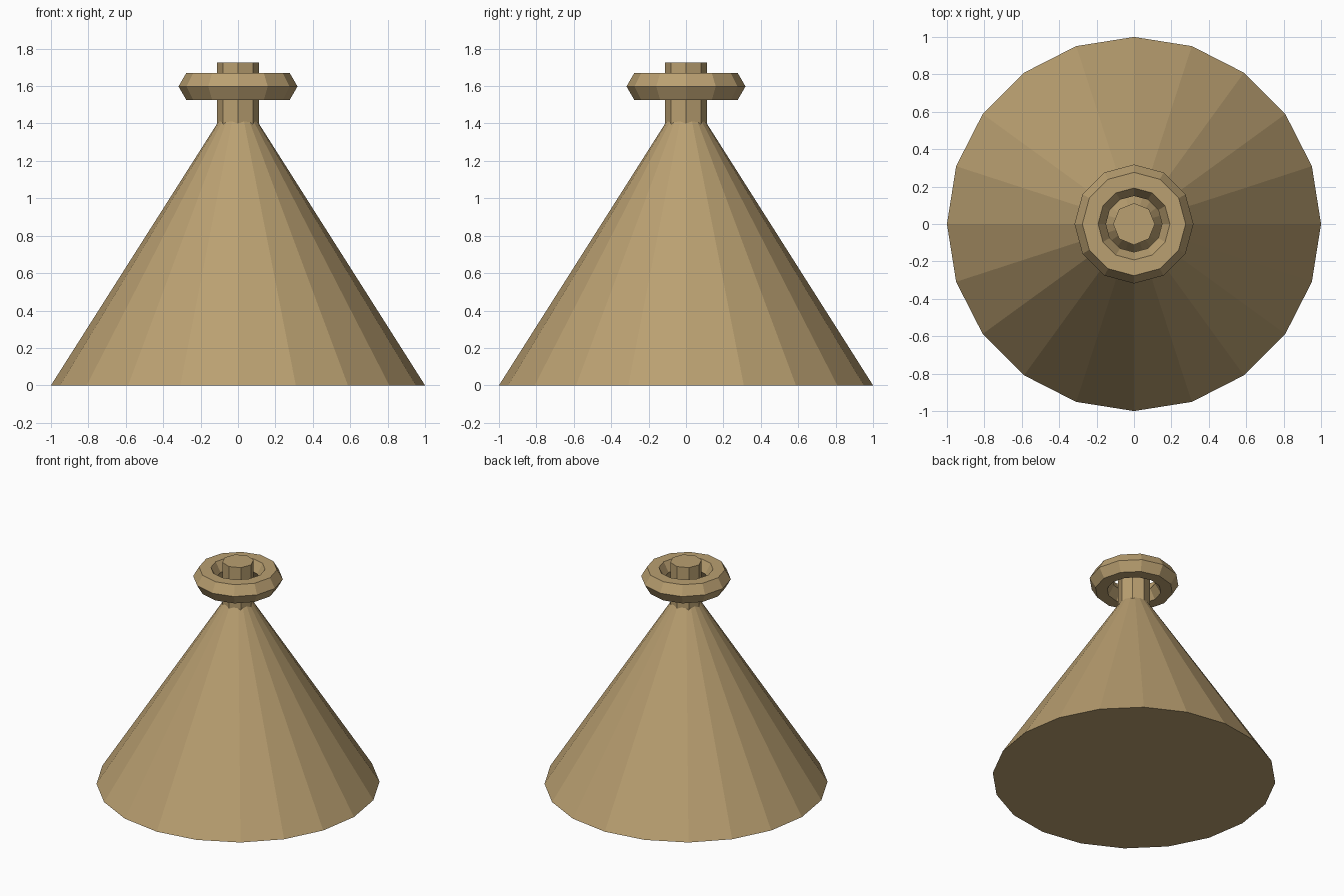
import bpy
import bmesh
from math import cos, sin, tau

cube = bpy.data.objects.get("Cube")
if cube:
    bpy.data.objects.remove(cube, do_unlink=True)

# Single tan material
tan = bpy.data.materials.new("tan")
tan.use_nodes = True
colour = (0.49, 0.35, 0.165, 1.0)
tan.diffuse_color = colour
tan.node_tree.nodes["Principled BSDF"].inputs["Base Color"].default_value = colour


def lathe(name, profile, sides, closed=False):
    """Flat-shaded solid turned about z from (radius, height) points."""
    bm = bmesh.new()
    rings = []
    for r, z in profile:
        if r == 0:
            rings.append([bm.verts.new((0, 0, z))] * sides)
        else:
            rings.append([bm.verts.new((r * cos(tau * i / sides), r * sin(tau * i / sides), z))
                          for i in range(sides)])
    pairs = list(zip(rings, rings[1:]))
    if closed:
        pairs.append((rings[-1], rings[0]))
    for low, high in pairs:
        for i in range(sides):
            j = (i + 1) % sides
            corners = dict.fromkeys((low[i], low[j], high[j], high[i]))
            bm.faces.new(list(corners))
    if not closed:
        for ring in (rings[0], rings[-1]):
            if ring[0] is not ring[1]:
                bm.faces.new(ring)
    bmesh.ops.recalc_face_normals(bm, faces=bm.faces[:])
    mesh = bpy.data.meshes.new(name)
    bm.to_mesh(mesh)
    bm.free()
    mesh.materials.append(tan)
    obj = bpy.data.objects.new(name, mesh)
    bpy.context.collection.objects.link(obj)
    return obj


# Wide conical body with a closed base
lathe("cone_body", [(1, 0), (0, 1.575)], 20)

# Octagonal neck rising out of the tip
lathe("neck_post", [(0.112, 1.3), (0.112, 1.727)], 8)

# Faceted ring floating around the neck, hexagonal in section
section = [(0.234 + 0.084 * cos(tau * k / 6), 1.598 + 0.084 * sin(tau * k / 6)) for k in range(6)]
lathe("collar_ring", section, 12, closed=True)
